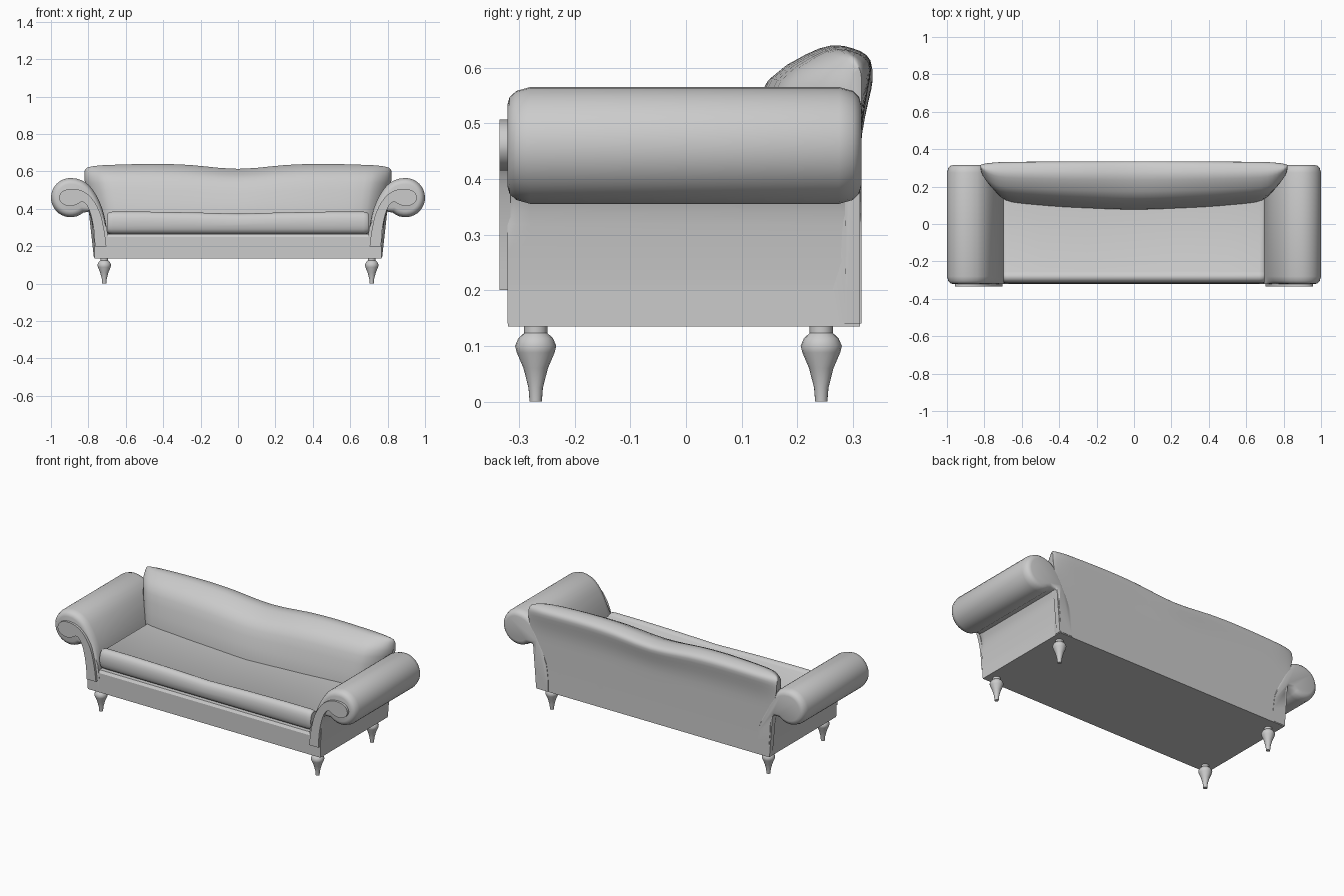
import bpy, bmesh, math
from mathutils import Vector

if "Cube" in bpy.data.objects:
    bpy.data.objects.remove(bpy.data.objects["Cube"])


def finish(name, bm, angle=40):
    bmesh.ops.recalc_face_normals(bm, faces=bm.faces)
    me = bpy.data.meshes.new(name)
    bm.to_mesh(me)
    bm.free()
    ob = bpy.data.objects.new(name, me)
    bpy.context.collection.objects.link(ob)
    bpy.ops.object.select_all(action='DESELECT')
    ob.select_set(True)
    bpy.context.view_layer.objects.active = ob
    bpy.ops.object.shade_smooth_by_angle(angle=math.radians(angle))
    return ob


def loft(name, rings, angle=40):
    """Skin a list of equal-length point rings and cap both ends."""
    bm = bmesh.new()
    vs = [[bm.verts.new(p) for p in r] for r in rings]
    n = len(rings[0])
    for a, b in zip(vs, vs[1:]):
        for i in range(n):
            j = (i + 1) % n
            bm.faces.new((a[i], a[j], b[j], b[i]))
    bm.faces.new(vs[0])
    bm.faces.new(vs[-1])
    return finish(name, bm, angle)


def curve(pts, n=3):
    """Catmull-Rom smoothing of an open list of points."""
    ps = [Vector(p) for p in pts]
    ps = [2 * ps[0] - ps[1]] + ps + [2 * ps[-1] - ps[-2]]
    out = []
    for a, b, c, d in zip(ps, ps[1:], ps[2:], ps[3:]):
        for k in range(n):
            t = k / n
            out.append(0.5 * (2 * b + (c - a) * t + (2 * a - 5 * b + 4 * c - d) * t * t
                              + (3 * b - a - 3 * c + d) * t ** 3))
    return out + [ps[-2]]


# Base frame, with a softened top edge
bx = [(-0.32, 0.135), (-0.32, 0.25), (-0.31, 0.265), (0.313, 0.265), (0.313, 0.135)]
loft("base_frame", [[(x, y, z) for y, z in bx] for x in (-0.768, 0.768)], 30)

# Seat cushion: rolled front edge, slight dip in the middle
seat = [(0.2, 0.26)] + [tuple(p) for p in curve(
    [(-0.28, 0.265), (-0.305, 0.277), (-0.316, 0.31), (-0.315, 0.35), (-0.303, 0.376),
     (-0.285, 0.385), (-0.27, 0.382), (-0.255, 0.374)], 2)] + [(0.2, 0.374)]
rings = []
for x, s, dz in [(-0.697, 0.85, 0), (-0.69, 0.96, 0), (-0.67, 1, 0), (-0.5, 1, 0), (-0.25, 1, -0.004),
                 (0, 1, -0.011),
                 (0.25, 1, -0.004), (0.5, 1, 0), (0.67, 1, 0), (0.69, 0.96, 0), (0.697, 0.85, 0)]:
    rings.append([(x, -0.27 + (y + 0.27) * s, 0.32 + (z - 0.32) * s + (dz if z > 0.32 else 0))
                  for y, z in seat])
loft("seat_cushion", rings)

# Backrest: side section swept across the width, ends rounded over the arms
back = [(0.313, 0.14)] + [tuple(p) for p in curve(
    [(0.313, 0.42), (0.316, 0.49), (0.327, 0.555), (0.335, 0.60), (0.325, 0.622), (0.30, 0.634),
     (0.26, 0.64), (0.21, 0.623), (0.145, 0.58), (0.11, 0.50), (0.083, 0.38)], 2)] + [(0.08, 0.25), (0.08, 0.14)]
half = [tuple(p) for p in curve(
    [(0, 1.02, -0.026), (0.1, 1.015, -0.021), (0.25, 0.99, -0.006), (0.4, 0.96, 0), (0.55, 0.91, -0.001),
     (0.68, 0.85, -0.005), (0.74, 0.74, -0.008), (0.785, 0.52, -0.014), (0.81, 0.3, -0.022),
     (0.82, 0.12, -0.037)], 2)]
stations = [(-x, k, d) for x, k, d in half[:0:-1]] + half
rings = []
for x, k, dz in stations:
    ring = []
    for y, z in back:
        lift = max(0, (z - 0.38) / 0.26)
        flare = 0.94 + 0.06 * min(1, max(0, (z - 0.2) / 0.38)) ** 1.5
        yy = 0.313 + (y - 0.313) * k
        ring.append((x * flare, yy, z + dz * lift))
    rings.append(ring)
loft("backrest", rings)

# Rolled arm profile (x, z): stem, scroll, inner slope
roll = [(0.895 + 0.105 * math.cos(math.radians(a)), 0.46 + 0.105 * math.sin(math.radians(a)))
        for a in range(-130, 91, 11)]
arm = ([(0.768, 0.14)]
       + [tuple(p) for p in curve([(0.768, 0.2), (0.774, 0.27), (0.784, 0.34), (0.80, 0.385)])]
       + roll
       + [tuple(p) for p in curve([(0.865, 0.562), (0.825, 0.547), (0.785, 0.513), (0.748, 0.455),
                                   (0.722, 0.39), (0.706, 0.32), (0.695, 0.25), (0.69, 0.2)])]
       + [(0.69, 0.14)])

# Scroll facing outline (x, z) on the arm front
facing = [tuple(p) for p in curve(
    [(0.704, 0.2), (0.716, 0.29), (0.74, 0.385), (0.783, 0.458), (0.835, 0.497), (0.895, 0.507),
     (0.94, 0.493), (0.957, 0.46), (0.942, 0.43), (0.905, 0.415), (0.865, 0.422), (0.83, 0.438),
     (0.80, 0.405), (0.78, 0.34), (0.769, 0.27), (0.765, 0.2)])]


def inset(profile, d):
    """Pull the upper part of the profile inward by d for rounded arm ends."""
    out = []
    for i, p in enumerate(profile):
        a, b = Vector(profile[i - 1]), Vector(profile[(i + 1) % len(profile)])
        t = (b - a).normalized()
        w = min(1, max(0, (p[1] - 0.3) / 0.12))
        if p[0] > 0.82:
            w = 1
        out.append((p[0] - t.y * d * w, p[1] + t.x * d * w))
    return out


for side, s in (("left", -1), ("right", 1)):
    rings = []
    for y, d in [(-0.321, 0.032), (-0.317, 0.018), (-0.305, 0.007), (-0.28, 0),
                 (0.275, 0), (0.30, 0.007), (0.311, 0.018), (0.315, 0.032)]:
        rings.append([(s * x, y, z) for x, z in inset(arm, d)])
    loft(side + "_arm", rings, 45)
    loft(side + "_arm_facing", [[(s * x, y, z) for x, z in facing] for y in (-0.335, -0.315)])

# Turned legs
leg = [(0.011, 0), (0.013, 0.025), (0.022, 0.06), (0.034, 0.088), (0.037, 0.10), (0.031, 0.114),
       (0.021, 0.123), (0.021, 0.14)]
for sx, side in ((-1, "left"), (1, "right")):
    for y, end in ((-0.27, "front"), (0.243, "back")):
        loft(f"{end}_{side}_leg",
             [[(sx * 0.715 + r * math.cos(i * math.pi / 8), y + r * math.sin(i * math.pi / 8), z)
               for i in range(16)] for r, z in leg])
